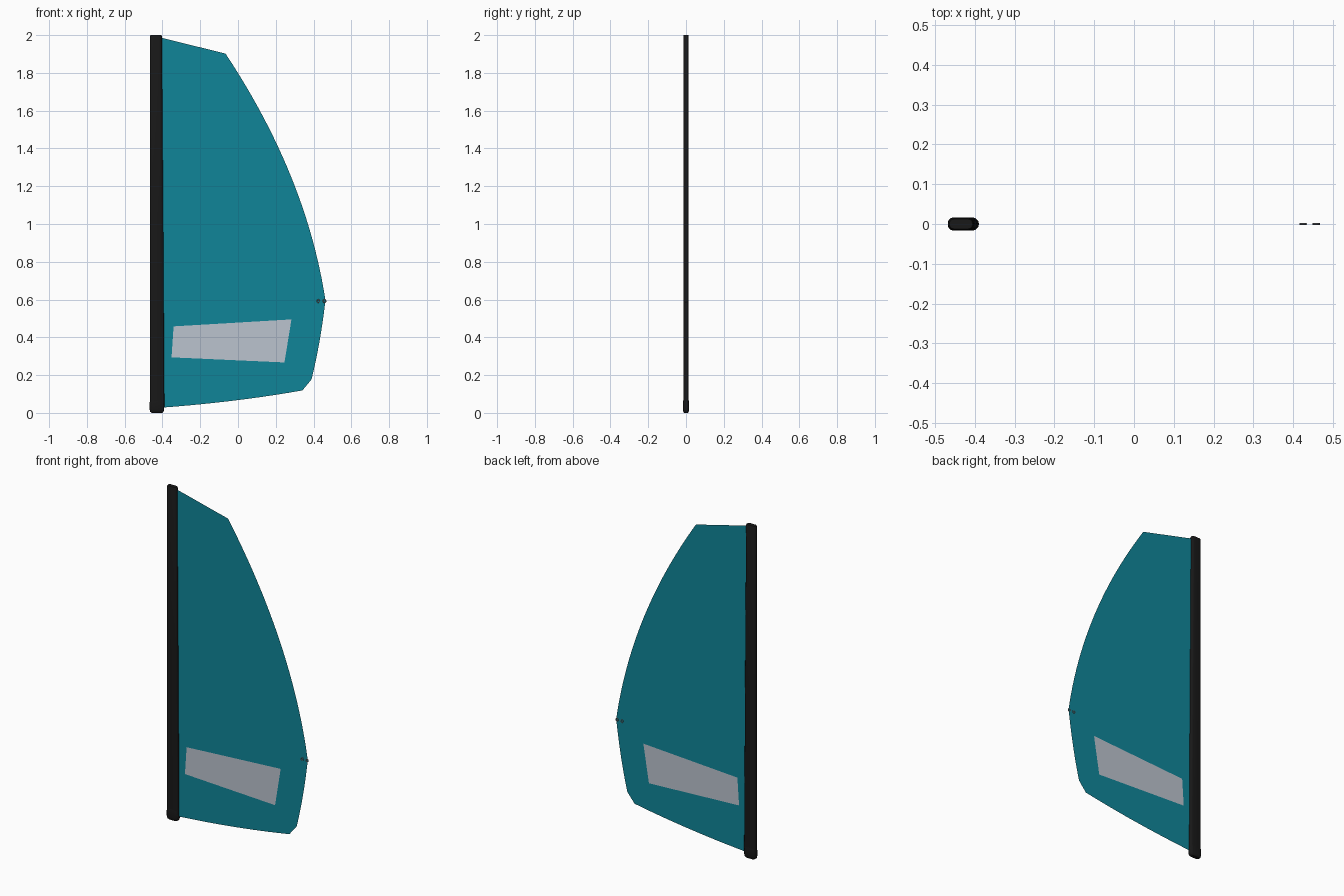
import bpy, bmesh, math
from mathutils import Vector

if "Cube" in bpy.data.objects:
    bpy.data.objects.remove(bpy.data.objects["Cube"])


def material(name, rgb):
    m = bpy.data.materials.new(name)
    m.diffuse_color = (*rgb, 1)
    m.use_nodes = True
    m.node_tree.nodes["Principled BSDF"].inputs["Base Color"].default_value = m.diffuse_color
    return m


TEAL = material("teal cloth", (0.005, 0.235, 0.315))
CLEAR = material("pale window", (0.50, 0.55, 0.62))
BLACK = material("black", (0.009, 0.009, 0.009))
GREY = material("grey metal", (0.16, 0.16, 0.17))


def finish(name, bm, mats, smooth=False):
    me = bpy.data.meshes.new(name)
    bm.to_mesh(me)
    bm.free()
    ob = bpy.data.objects.new(name, me)
    bpy.context.collection.objects.link(ob)
    for m in mats:
        me.materials.append(m)
    if smooth:
        bpy.ops.object.select_all(action='DESELECT')
        ob.select_set(True)
        bpy.context.view_layer.objects.active = ob
        bpy.ops.object.shade_smooth_by_angle(angle=math.radians(40))
    return ob


def bezier(a, c, b, n):
    """Points along a quadratic curve, without the last one."""
    a, c, b = Vector(a), Vector(c), Vector(b)
    return [a * (1 - t) ** 2 + c * 2 * t * (1 - t) + b * t * t
            for t in (i / n for i in range(n))]


def rounded_tube(name, sections, mat):
    """Loft of rounded-rectangle sections given as (z, x_min, x_max, half_depth)."""
    bm = bmesh.new()
    rings = []
    for z, x0, x1, h in sections:
        cx, r, ring = (x0 + x1) / 2, h * 0.85, []
        for q, (sx, sy) in enumerate([(1, 1), (-1, 1), (-1, -1), (1, -1)]):
            for k in range(4):
                a = math.radians(90 * q + 30 * k)
                ring.append(bm.verts.new((cx + sx * ((x1 - x0) / 2 - r) + r * math.cos(a),
                                          sy * (h - r) + r * math.sin(a), z)))
        rings.append(ring)
    n = len(rings[0])
    for lo, hi in zip(rings, rings[1:]):
        for i in range(n):
            j = (i + 1) % n
            bm.faces.new((lo[i], lo[j], hi[j], hi[i]))
    bm.faces.new(rings[0][::-1])
    bm.faces.new(rings[-1])
    return finish(name, bm, [mat], True)


# Sail cloth: flat outline with a window opening
head, clew, foot, tack = (-0.066, 1.902), (0.463, 0.595), (0.389, 0.177), (0.341, 0.119)
outline = [Vector((-0.43, 1.992)), *bezier(head, (0.363, 1.254), clew, 24),
           *bezier(clew, (0.435, 0.36), foot, 8), Vector(foot),
           *bezier(tack, (-0.02, 0.055), (-0.43, 0.026), 10), Vector((-0.43, 0.026))]
window = [(-0.341, 0.458), (0.283, 0.495), (0.246, 0.267), (-0.352, 0.294)]

bm = bmesh.new()
edges, loops = [], []
for pts in (outline, window):
    vs = [bm.verts.new((p[0], 0, p[1])) for p in pts]
    loops.append(vs)
    edges += [bm.edges.new((v, vs[(i + 1) % len(vs)])) for i, v in enumerate(vs)]
bmesh.ops.triangle_fill(bm, edges=edges, use_beauty=True, normal=(0, -1, 0))
inside = set(loops[1])
for f in [f for f in bm.faces if set(f.verts) <= inside]:
    bm.faces.remove(f)
pane = bm.faces.new(loops[1])
pane.material_index = 1
for f in bm.faces:
    f.normal_update()
    if f.normal.y > 0:
        f.normal_flip()
finish("sail", bm, [TEAL, CLEAR])

# Mast sleeve, slightly wider at the bottom, and the boot at its foot
rounded_tube("mast_sleeve", [(0.03, -0.467, -0.390, 0.0145),
                             (1.0, -0.467, -0.396, 0.0145),
                             (1.993, -0.467, -0.403, 0.0145),
                             (2.0, -0.464, -0.406, 0.012)], BLACK)
rounded_tube("mast_boot", [(0.0, -0.457, -0.402, 0.010),
                           (0.006, -0.465, -0.394, 0.0145),
                           (0.018, -0.468, -0.391, 0.0165),
                           (0.052, -0.468, -0.391, 0.0165),
                           (0.066, -0.466, -0.392, 0.0145)], BLACK)

# Two grommets at the clew
for i, x in enumerate((0.425, 0.458)):
    bpy.ops.mesh.primitive_torus_add(major_radius=0.0075, minor_radius=0.0025,
                                     major_segments=16, minor_segments=6,
                                     location=(x, 0, 0.592), rotation=(math.pi / 2, 0, 0))
    ring = bpy.context.object
    ring.name = f"grommet_{i + 1}"
    ring.data.materials.append(GREY)
    bpy.ops.object.shade_smooth_by_angle()
